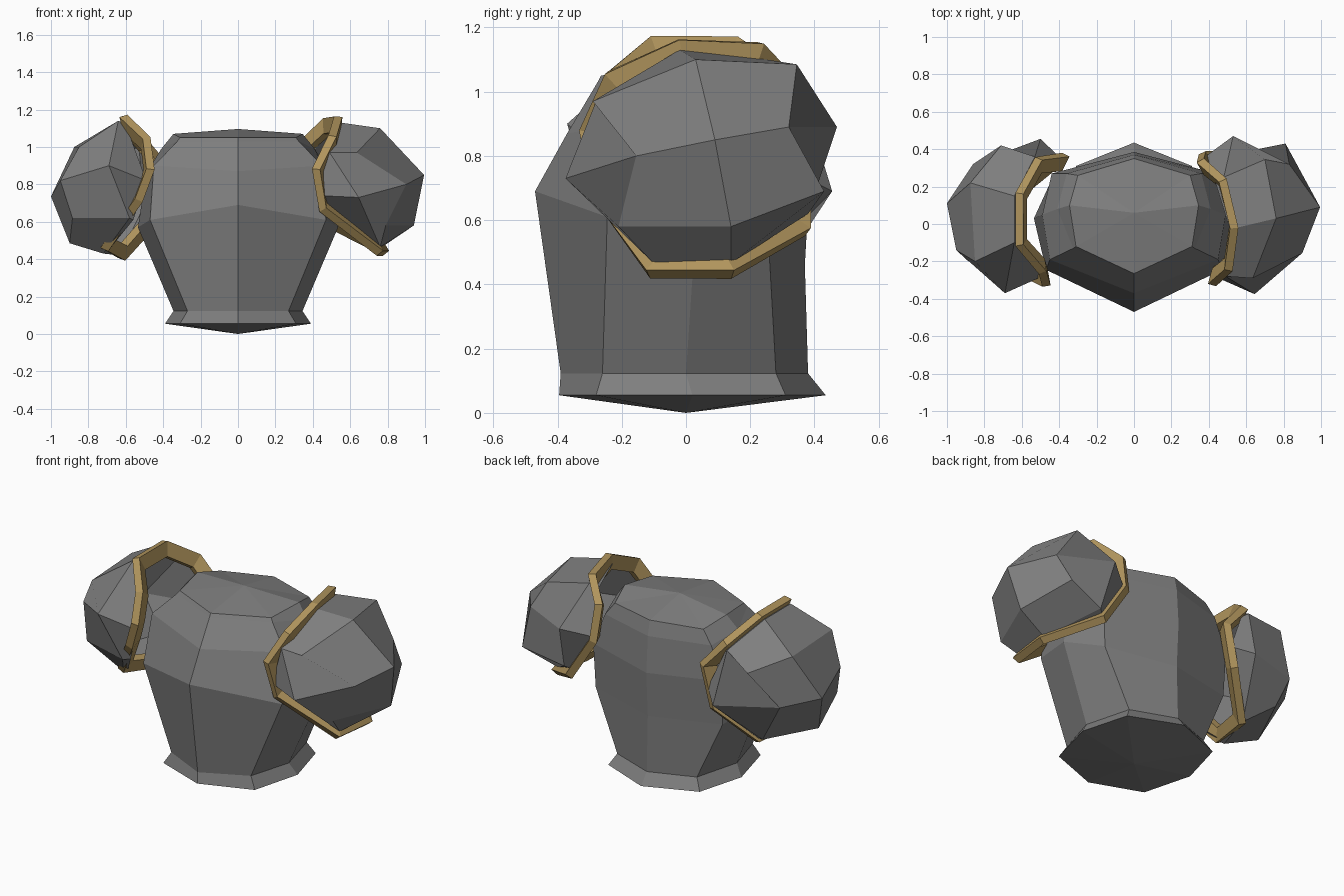
import bpy, bmesh
from mathutils import Vector


def material(name, rgb):
    m = bpy.data.materials.new(name)
    m.diffuse_color = (*rgb, 1)
    return m


STEEL = material("grey steel", (0.21, 0.21, 0.21))
GOLD = material("dull gold", (0.43, 0.295, 0.108))


def build(name, rings, mat, start=None, end=None, wrap=False, quad_pole=False):
    """Skin a list of closed rings, with optional pole points at the ends."""
    bm = bmesh.new()
    vr = [[bm.verts.new(p) for p in r] for r in rings]
    pairs = list(zip(vr, vr[1:]))
    if wrap:
        pairs.append((vr[-1], vr[0]))
    for a, b in pairs:
        n = len(a)
        for i in range(n):
            j = (i + 1) % n
            bm.faces.new((a[i], a[j], b[j], b[i]))
    for pole, ring in ((start, vr[0]), (end, vr[-1])):
        if pole:
            c = bm.verts.new(pole)
            n = len(ring)
            step = 2 if quad_pole else 1
            for i in range(0, n, step):
                bm.faces.new([c] + [ring[(i + k) % n] for k in range(step + 1)])
    bmesh.ops.recalc_face_normals(bm, faces=bm.faces)
    me = bpy.data.meshes.new(name)
    bm.to_mesh(me)
    bm.free()
    me.materials.append(mat)
    ob = bpy.data.objects.new(name, me)
    bpy.context.collection.objects.link(ob)
    return ob


def mirrored(half):
    """Complete a ring given from front centre round the right to back centre."""
    return half + [(-x, y, z) for x, y, z in half[-2:0:-1]]


# Torso: eight-sided rings from the waist rim to the neck
torso = [
    [(0, -.395, .055), (.31, -.28, .055), (.39, .02, .055), (.31, .31, .055), (0, .435, .055)],
    [(0, -.39, .123), (.27, -.26, .123), (.345, 0, .123), (.27, .28, .123), (0, .38, .123)],
    [(0, -.47, .69), (.47, -.245, .61), (.535, .03, .57), (.43, .26, .48), (0, .37, .46)],
    [(0, -.37, .87), (.45, -.19, .90), (.49, .05, .86), (.44, .27, .75), (0, .385, .73)],
    [(0, -.275, 1.03), (.325, -.13, 1.03), (.41, .08, .99), (.36, .27, .95), (0, .37, .95)],
    [(0, -.265, 1.05), (.31, -.12, 1.05), (.345, .1, 1.07), (.30, .26, 1.03), (0, .35, 1.04)],
]
build("torso", [mirrored(r) for r in torso], STEEL, start=(0, 0, 0), end=(0, .06, 1.096))

# Shoulder shells: faceted domes, rings listed from the outer pole inwards.
# The left one is turned over and tilted.
right_dome = [
    [(.90, -.155, .80), (.635, -.29, .97), (.76, .03, 1.10), (.70, .345, 1.085),
     (.83, .32, .89), (.81, .43, .69), (.94, .14, .58), (.79, -.21, .58)],
    [(.645, -.375, .73), (.49, -.28, .97), (.55, -.02, 1.13), (.48, .25, 1.10),
     (.53, .47, .89), (.56, .38, .62), (.77, .14, .465), (.76, -.10, .465)],
    [(.43, -.28, .74), (.48, -.24, 1.00), (.51, -.02, 1.11), (.43, .24, 1.07),
     (.38, .36, .84), (.52, .35, .60), (.74, .14, .47), (.72, -.10, .48)],
]
left_dome = [
    [(-.95, -.14, .82), (-.885, -.2, .62), (-.90, 0, .485), (-.75, .33, .50),
     (-.86, .32, .72), (-.71, .42, .93), (-.875, .22, 1.00), (-.85, -.2, 1.00)],
    [(-.69, -.37, .90), (-.58, -.29, .62), (-.72, -.08, .43), (-.63, .19, .42),
     (-.50, .455, .69), (-.53, .36, 1.00), (-.64, .15, 1.14), (-.64, -.10, 1.14)],
    [(-.49, -.28, .82), (-.56, -.24, .61), (-.69, -.08, .45), (-.60, .18, .44),
     (-.40, .36, .74), (-.50, .33, .98), (-.60, .15, 1.12), (-.60, -.10, 1.12)],
]

# Paths of the trims that follow the open edge of each shell
right_trim = [
    (.535, -.02, 1.15), (.505, -.24, 1.05), (.42, -.315, .88), (.455, -.275, .67),
    (.755, -.11, .44), (.785, .14, .44), (.53, .37, .57), (.37, .37, .82),
    (.36, .33, 1.03), (.475, .23, 1.14)]
left_trim = [
    (-.61, .16, 1.155), (-.61, -.11, 1.155), (-.49, -.25, 1.04), (-.47, -.32, .88),
    (-.53, -.29, .72), (-.71, -.11, .46), (-.62, .19, .41), (-.43, .35, .62),
    (-.37, .36, .87), (-.51, .34, 1.03)]


def trim_sections(path, inner=-.075, outer=.012, wide=.045):
    """Rectangular cross-sections, deep towards the middle of the loop."""
    path = [Vector(p) for p in path]
    centre = sum(path, Vector()) / len(path)
    out = []
    for i, p in enumerate(path):
        t = (path[(i + 1) % len(path)] - path[i - 1]).normalized()
        r = p - centre
        r = (r - t * r.dot(t)).normalized()
        b = t.cross(r) * wide / 2
        out.append([p + r * inner - b, p + r * outer - b, p + r * outer + b, p + r * inner + b])
    return out


for side, dome, pole, path in (("right", right_dome, (.995, .09, .85), right_trim),
                               ("left", left_dome, (-1.0, .11, .735), left_trim)):
    build(side + "_shoulder_shell", dome, STEEL, start=pole, quad_pole=True)
    build(side + "_shoulder_trim", trim_sections(path), GOLD, wrap=True)
